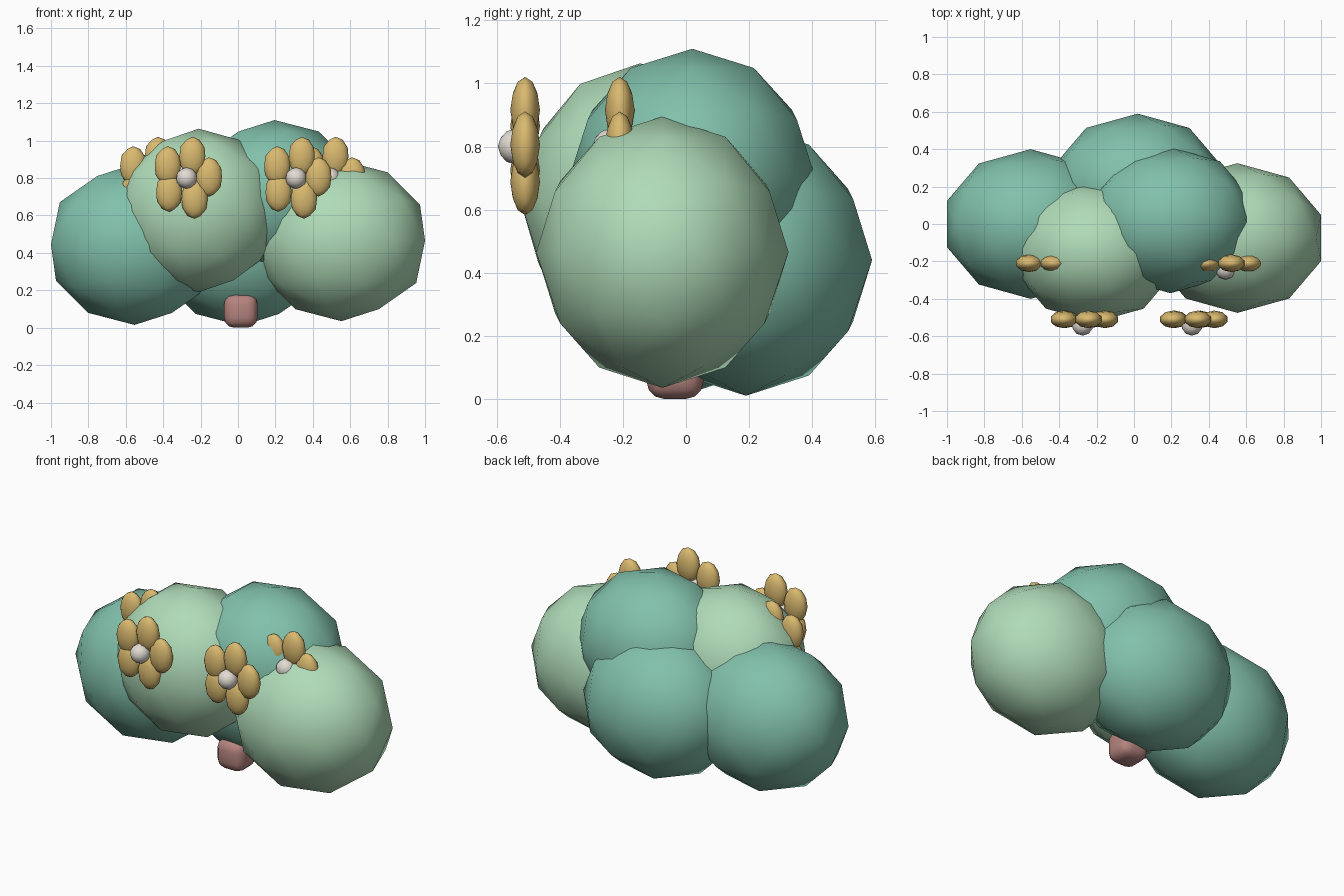
import bpy, math

cube = bpy.data.objects.get("Cube")
if cube:
    bpy.data.objects.remove(cube, do_unlink=True)


def make_material(name, rgb):
    mat = bpy.data.materials.new(name)
    mat.use_nodes = True
    mat.diffuse_color = (*rgb, 1)
    mat.node_tree.nodes["Principled BSDF"].inputs["Base Color"].default_value = (*rgb, 1)
    return mat


dark_leaf = make_material("dark leaf green", (0.22, 0.53, 0.41))
light_leaf = make_material("light leaf green", (0.43, 0.71, 0.48))
petal_mat = make_material("petal yellow", (0.70, 0.49, 0.16))
center_mat = make_material("flower centre white", (0.76, 0.71, 0.65))
stem_mat = make_material("stem rose brown", (0.46, 0.23, 0.21))


def finish(name, mat):
    obj = bpy.context.object
    obj.name = name
    obj.data.materials.append(mat)
    bpy.ops.object.shade_smooth()
    return obj


def ball(name, center, radii, mat):
    bpy.ops.mesh.primitive_ico_sphere_add(subdivisions=2, radius=1, location=center)
    bpy.context.object.scale = radii
    return finish(name, mat)


# Leafy clumps of the bush
ball("right_clump", (-0.553, 0, 0.445), (0.47, 0.40, 0.43), dark_leaf)
ball("left_clump", (0.553, -0.075, 0.465), (0.47, 0.40, 0.43), light_leaf)
ball("back_clump", (0.02, 0.19, 0.44), (0.47, 0.40, 0.43), dark_leaf)
ball("top_clump", (0.195, 0.02, 0.703), (0.45, 0.39, 0.407), dark_leaf)
ball("front_clump", (-0.21, -0.145, 0.627), (0.445, 0.38, 0.437), light_leaf)

# Rounded stub of a stem
bpy.ops.mesh.primitive_cube_add(size=0.18, location=(0.015, -0.035, 0.09))
stem = finish("stem", stem_mat)
bevel = stem.modifiers.new("rounding", "BEVEL")
bevel.width = 0.055
bevel.segments = 3


# Flowers: five upright petals around a round centre
def flower(name, x, y, z):
    for i in range(5):
        a = math.radians(3 + 72 * i)
        spot = (x + 0.12 * math.cos(a), y, z + 0.12 * math.sin(a))
        ball(f"{name}_petal_{i + 1}", spot, (0.073, 0.047, 0.105), petal_mat)
    ball(f"{name}_centre", (x, y - 0.03, z), (0.057, 0.057, 0.057), center_mat)


flower("front_right_flower", -0.275, -0.51, 0.80)
flower("front_left_flower", 0.31, -0.51, 0.80)
flower("rear_left_flower", 0.49, -0.21, 0.80)
flower("rear_right_flower", -0.46, -0.21, 0.80)
